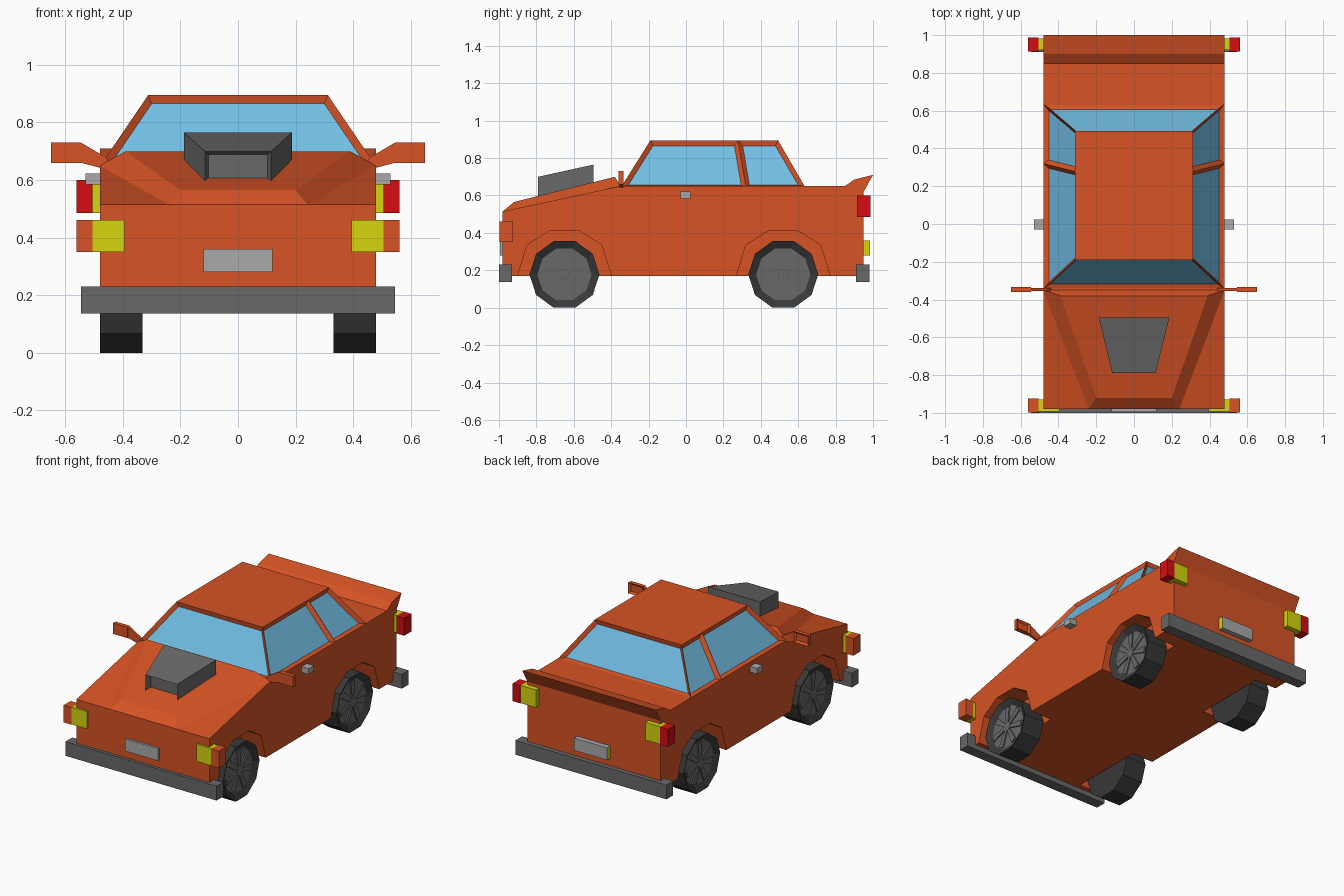
import bpy
import bmesh
from math import cos, sin, pi, radians
from mathutils import Matrix

if "Cube" in bpy.data.objects:
    bpy.data.objects.remove(bpy.data.objects["Cube"])


def material(name, r, g, b):
    m = bpy.data.materials.new(name)
    m.use_nodes = True
    m.diffuse_color = (r, g, b, 1)
    m.node_tree.nodes["Principled BSDF"].inputs["Base Color"].default_value = (r, g, b, 1)
    return m


ORANGE = material("orange paint", 0.68, 0.087, 0.018)
GLASS = material("blue glass", 0.17, 0.52, 0.78)
GREY = material("dark grey trim", 0.14, 0.14, 0.14)
SILVER = material("light grey metal", 0.4, 0.4, 0.4)
TYRE = material("black rubber", 0.04, 0.04, 0.04)
YELLOW = material("yellow lamp", 0.66, 0.66, 0.005)
RED = material("red lamp", 0.66, 0.004, 0.006)


def finish(name, bm, *mats):
    bmesh.ops.recalc_face_normals(bm, faces=bm.faces[:])
    mesh = bpy.data.meshes.new(name)
    bm.to_mesh(mesh)
    bm.free()
    for m in mats:
        mesh.materials.append(m)
    ob = bpy.data.objects.new(name, mesh)
    bpy.context.scene.collection.objects.link(ob)
    return ob


def prism(points, a, b, axis="x"):
    """Extrude a 2D outline from a to b along x (outline in y, z) or y (outline in x, z)."""
    bm = bmesh.new()
    place = (lambda p, d: (d, p[0], p[1])) if axis == "x" else (lambda p, d: (p[0], d, p[1]))
    near = [bm.verts.new(place(p, a)) for p in points]
    far = [bm.verts.new(place(p, b)) for p in points]
    bm.faces.new(near)
    bm.faces.new(far[::-1])
    for i in range(len(points)):
        j = (i + 1) % len(points)
        bm.faces.new((near[i], far[i], far[j], near[j]))
    bmesh.ops.recalc_face_normals(bm, faces=bm.faces[:])
    return bm


def box(x0, x1, y0, y1, z0, z1):
    return prism([(y0, z0), (y1, z0), (y1, z1), (y0, z1)], x0, x1)


def loft(bottom, top):
    """Closed block between two rings of points."""
    bm = bmesh.new()
    lo = [bm.verts.new(p) for p in bottom]
    hi = [bm.verts.new(p) for p in top]
    bm.faces.new(lo[::-1])
    bm.faces.new(hi)
    n = len(lo)
    for i in range(n):
        j = (i + 1) % n
        bm.faces.new((lo[i], lo[j], hi[j], hi[i]))
    bmesh.ops.recalc_face_normals(bm, faces=bm.faces[:])
    return bm


def recess(bm, test, width, depth, index=0):
    """Inset and sink the faces that pass the test."""
    faces = [f for f in bm.faces if test(f)]
    bmesh.ops.inset_individual(bm, faces=faces, thickness=width, depth=-depth,
                               use_even_offset=True)
    for f in faces:
        f.material_index = index


def mirror_x(bm):
    bmesh.ops.scale(bm, vec=(-1, 1, 1), verts=bm.verts[:])
    bmesh.ops.reverse_faces(bm, faces=bm.faces[:])


WHEEL_Y = {"front": -0.65, "rear": 0.52}
SIDES = {"left": 1, "right": -1}

# Body shell with the raised tail lip
body = finish("body", prism([(-0.98, 0.17), (-0.98, 0.515), (-0.35, 0.65), (0.85, 0.65),
                             (0.9, 0.685), (1.0, 0.71), (0.95, 0.62), (0.95, 0.17)],
                            -0.48, 0.48), ORANGE)

# Wheel arches cut out of the body
arch = [(-0.25, 0.1), (-0.25, 0.17), (-0.2, 0.335), (-0.08, 0.41),
        (0.08, 0.41), (0.2, 0.335), (0.25, 0.17), (0.25, 0.1)]
for y in WHEEL_Y.values():
    for s in SIDES.values():
        cutter = finish("arch_cutter", prism([(y + p, z) for p, z in arch], 0.325 * s, 0.6 * s),
                        ORANGE)
        cutter.hide_render = True
        mod = body.modifiers.new("arch", "BOOLEAN")
        mod.operation = "DIFFERENCE"
        mod.solver = "EXACT"
        mod.object = cutter
        bpy.context.view_layer.objects.active = body
        bpy.ops.object.modifier_apply(modifier=mod.name)
        bpy.data.objects.remove(cutter)

# Raised bonnet panel
finish("bonnet", loft(
    [(-0.24, -0.98, 0.515), (0.24, -0.98, 0.515), (0.48, -0.35, 0.65), (-0.48, -0.35, 0.65)],
    [(-0.2, -0.92, 0.565), (0.2, -0.92, 0.565), (0.39, -0.38, 0.7), (-0.39, -0.38, 0.7)]), ORANGE)

# Cabin with sunken windows, the sides split at the door pillar


def cabin_ring(x, front, pillar, back, z):
    return [(-x, front, z), (x, front, z), (x, pillar, z),
            (x, back, z), (-x, back, z), (-x, pillar, z)]


cabin = loft(cabin_ring(0.48, -0.345, 0.32, 0.635, 0.648),
             cabin_ring(0.312, -0.19, 0.278, 0.492, 0.895))
recess(cabin, lambda f: abs(f.normal.z) < 0.9, 0.022, 0.02, 1)
finish("cabin", cabin, ORANGE, GLASS)

# Bonnet air scoop with an open mouth
scoop = loft(
    [(-0.115, -0.79, 0.595), (0.115, -0.79, 0.595), (0.187, -0.495, 0.64), (-0.187, -0.495, 0.64)],
    [(-0.115, -0.79, 0.7), (0.115, -0.79, 0.7), (0.187, -0.495, 0.765), (-0.187, -0.495, 0.765)])
recess(scoop, lambda f: f.normal.y < -0.9, 0.012, 0.04)
finish("air_scoop", scoop, GREY)

# Bumpers and number plates
finish("front_bumper", box(-0.545, 0.545, -1.0, -0.93, 0.137, 0.23), GREY)
finish("rear_bumper", box(-0.545, 0.545, 0.91, 0.98, 0.137, 0.23), GREY)
finish("front_plate", box(-0.12, 0.12, -0.995, -0.97, 0.28, 0.36), SILVER)
rear_plate = box(-0.12, 0.12, 0.94, 0.983, 0.28, 0.36)
for f in rear_plate.faces:
    f.material_index = int(abs(f.normal.x) > 0.5)
finish("rear_plate", rear_plate, SILVER, YELLOW)

# Lamps and door handles on both sides
small_parts = {
    "headlamp": (YELLOW, 0.395, 0.505, -0.993, -0.93, 0.35, 0.462),
    "indicator": (ORANGE, 0.505, 0.56, -0.997, -0.925, 0.35, 0.462),
    "reversing_lamp": (YELLOW, 0.395, 0.505, 0.92, 0.983, 0.485, 0.6),
    "tail_lamp": (RED, 0.505, 0.56, 0.913, 0.987, 0.485, 0.6),
    "door_handle": (SILVER, 0.47, 0.53, -0.03, 0.025, 0.585, 0.622),
}
for side, s in SIDES.items():
    for part, (mat, x0, x1, *rest) in small_parts.items():
        finish(f"{side}_{part}", box(x0 * s, x1 * s, *rest), mat)

    # Door mirror: an arm and a head with a sunken rear face
    arm = prism([(0.44, 0.655), (0.48, 0.643), (0.545, 0.66), (0.545, 0.73), (0.46, 0.68)],
                -0.355, -0.338, "y")
    head = box(0.545, 0.65, -0.36, -0.333, 0.66, 0.73)
    recess(head, lambda f: f.normal.y > 0.9, 0.012, 0.012)
    for name, bm in (("arm", arm), ("head", head)):
        if s < 0:
            mirror_x(bm)
        finish(f"{side}_mirror_{name}", bm, ORANGE)

    # Wheels: ten-sided tyre, sunken rim, tapered spokes and hub
    for end, y in WHEEL_Y.items():
        zc, radius, count = 0.178, 0.187, 10
        ring = [(cos((i + 0.5) * 2 * pi / count - pi / 2), sin((i + 0.5) * 2 * pi / count - pi / 2))
                for i in range(count)]
        tyre = prism([(y + radius * c, zc + radius * d) for c, d in ring], 0.332, 0.48)
        recess(tyre, lambda f: f.normal.x > 0.9, 0.04, 0.022, 1)
        if s < 0:
            mirror_x(tyre)
        finish(f"{end}_{side}_wheel", tyre, TYRE, GREY)

        spokes = prism([(0.03 * c, 0.03 * d) for c, d in ring], 0.45, 0.468)
        for i in range(7):
            blade = prism([(-0.01, 0.02), (0.01, 0.02), (0.02, 0.134), (-0.02, 0.134)],
                          0.45, 0.466)
            bmesh.ops.rotate(blade, verts=blade.verts[:], cent=(0, 0, 0),
                             matrix=Matrix.Rotation(radians(360 * i / 7), 3, "X"))
            temp = bpy.data.meshes.new("blade")
            blade.to_mesh(temp)
            blade.free()
            spokes.from_mesh(temp)
            bpy.data.meshes.remove(temp)
        bmesh.ops.translate(spokes, vec=(0, y, zc), verts=spokes.verts[:])
        if s < 0:
            mirror_x(spokes)
        finish(f"{end}_{side}_spokes", spokes, GREY)
